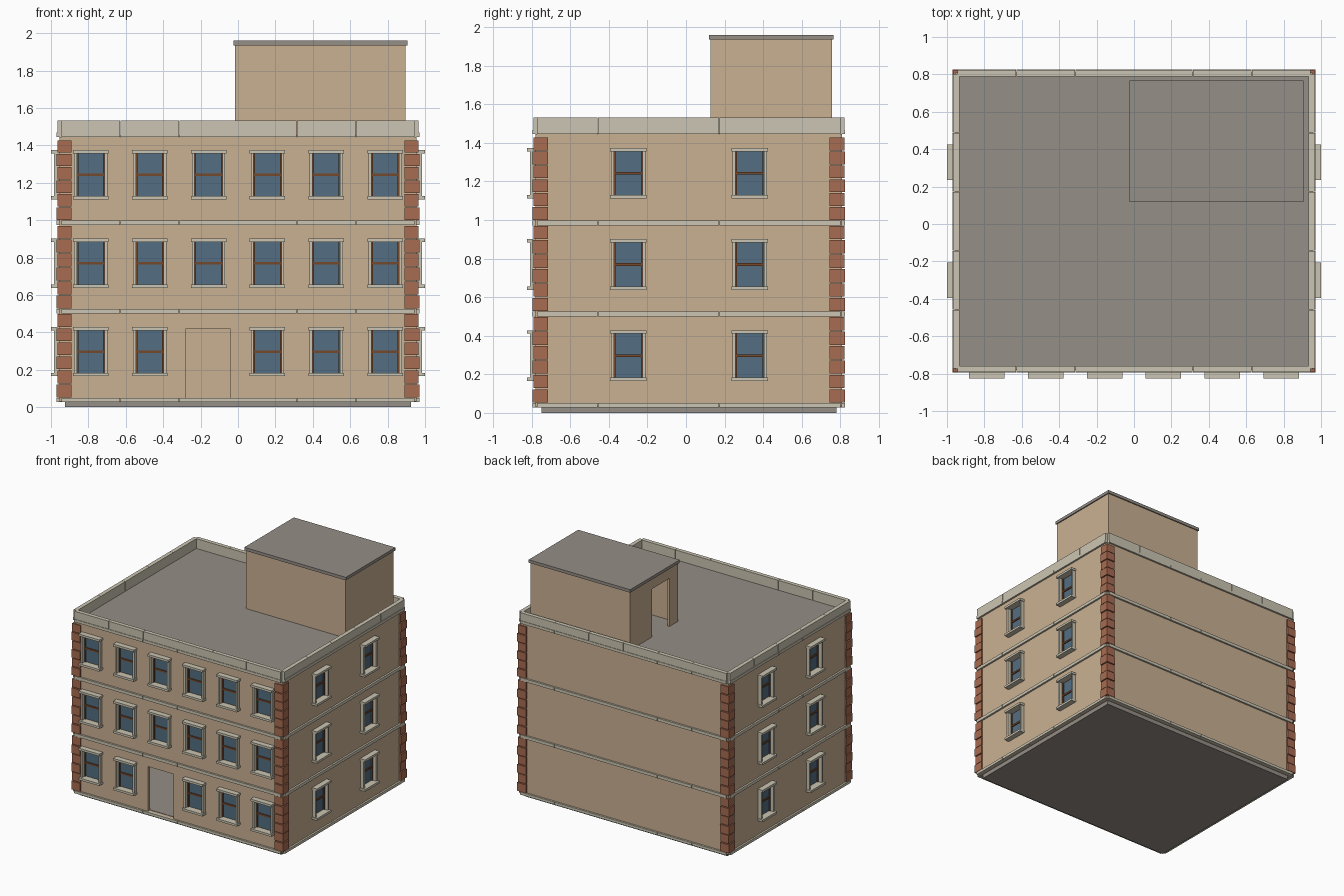
import bpy, bmesh

cube = bpy.data.objects.get("Cube")
if cube:
    bpy.data.objects.remove(cube, do_unlink=True)


def material(name, *rgb):
    lin = [((c / 255 + 0.055) / 1.055) ** 2.4 for c in rgb] + [1]
    m = bpy.data.materials.new(name)
    m.use_nodes = True
    m.diffuse_color = lin
    m.node_tree.nodes["Principled BSDF"].inputs["Base Color"].default_value = lin
    return m


TAN = material("tan plaster", 202, 177, 146)
BRICK = material("red brick", 168, 108, 82)
STONE = material("pale stone", 203, 197, 178)
GREY = material("grey roofing", 149, 142, 135)
GLASS = material("blue glass", 83, 110, 130)
BROWN = material("brown wood", 118, 72, 44)

# Outer wall planes and wall thickness
X, Y0, Y1, T = 0.955, -0.78, 0.81, 0.025
MID = (Y0 + Y1) / 2
BAY = 0.315
SIDES = ("front", "back", "left", "right")


def boxes(name, parts, mat=None):
    """One object made of boxes given as (x0, x1, y0, y1, z0, z1)."""
    bm = bmesh.new()
    for x0, x1, y0, y1, z0, z1 in parts:
        v = [bm.verts.new((x, y, z)) for x in (x0, x1) for y in (y0, y1) for z in (z0, z1)]
        for f in ((0, 1, 3, 2), (4, 6, 7, 5), (0, 4, 5, 1), (2, 3, 7, 6), (0, 2, 6, 4), (1, 5, 7, 3)):
            bm.faces.new([v[i] for i in f])
    bmesh.ops.recalc_face_normals(bm, faces=bm.faces)
    me = bpy.data.meshes.new(name)
    bm.to_mesh(me)
    bm.free()
    if mat:
        me.materials.append(mat)
    ob = bpy.data.objects.new(name, me)
    bpy.context.collection.objects.link(ob)
    return ob


def on_wall(side, u0, u1, d0, d1, z0, z1):
    """Box on a wall: u runs along it, d points out of it."""
    if side == "front":
        return (u0, u1, Y0 - d1, Y0 - d0, z0, z1)
    if side == "back":
        return (u0, u1, Y1 + d0, Y1 + d1, z0, z1)
    if side == "right":
        return (X + d0, X + d1, u0, u1, z0, z1)
    return (-X - d1, -X - d0, u0, u1, z0, z1)


def cut(ob, parts):
    cutter = boxes("cutter", parts)
    cutter.hide_render = True
    mod = ob.modifiers.new("cut", "BOOLEAN")
    mod.operation, mod.solver, mod.object = "DIFFERENCE", "EXACT", cutter
    bpy.context.view_layer.objects.active = ob
    bpy.ops.object.modifier_apply(modifier=mod.name)
    bpy.data.objects.remove(cutter, do_unlink=True)


# Window positions: six bays in front, two on each side, none at the back
DOOR_BAY = 2
LEVELS = [0.297 + 0.473 * i for i in range(3)]
windows = []
for level, z in enumerate(LEVELS):
    for i in range(6):
        if level or i != DOOR_BAY:
            windows.append(("front", BAY * (i - 2.5), z))
    for side in ("left", "right"):
        for s in (-1, 1):
            windows.append((side, MID + s * BAY, z))

# Hollow walls with window and door openings
W, H = 0.074, 0.1135
walls = boxes("walls", [(-X, X, Y0, Y1, 0.03, 1.445)], TAN)
cut(walls, [(-X + T, X - T, Y0 + T, Y1 - T, -0.1, 1.6)])
openings = [on_wall(s, u - W, u + W, -0.04, 0.02, z - H, z + H) for s, u, z in windows]
openings.append(on_wall("front", -0.278, -0.043, -0.04, 0.02, 0.05, 0.42))
cut(walls, openings)

# Window parts
glass, frames, surrounds = [], [], []
for s, u, z in windows:
    glass.append(on_wall(s, u - W, u + W, -0.02, -0.012, z - H, z + H))
    frames.append(on_wall(s, u - W, u + W, -0.012, -0.004, z - 0.007, z + 0.007))
    for e in (-1, 1):
        a, b = sorted((u + e * W, u + e * (W - 0.008)))
        frames.append(on_wall(s, a, b, -0.012, -0.002, z - H, z + H))
        a, b = sorted((u + e * W, u + e * (W + 0.015)))
        surrounds.append(on_wall(s, a, b, -0.005, 0.028, z - H, z + H))
    surrounds.append(on_wall(s, u - 0.095, u + 0.095, -0.005, 0.045, z + H, z + H + 0.018))
    surrounds.append(on_wall(s, u - 0.095, u + 0.095, -0.005, 0.045, z - H - 0.018, z - H))
boxes("window_glass", glass, GLASS)
boxes("window_frames", frames, BROWN)
boxes("window_surrounds", surrounds, STONE)


# Segmented stone courses running round the building
def course(d0, d1, z0, z1):
    parts = []
    for side in SIDES:
        n, c = (6, 0) if side in ("front", "back") else (5, MID)
        for i in range(n):
            u = c + (i - n / 2) * BAY
            parts.append(on_wall(side, u + 0.001, u + BAY - 0.001, d0, d1, z0, z1))
    return parts


boxes("base_course", course(-0.01, 0.015, 0.028, 0.05), STONE)
boxes("floor_bands", course(-0.01, 0.015, 0.5, 0.525) + course(-0.01, 0.015, 0.973, 0.998), STONE)
boxes("cornice", course(-0.022, 0.015, 1.445, 1.468), STONE)
boxes("parapet", course(-0.022, 0.011, 1.468, 1.533), STONE)

# Brick quoins stacked on the four corners
quoins = []
for z0, z1 in ((0.05, 0.5), (0.525, 0.973), (0.998, 1.43)):
    step = (z1 - z0) / 6
    for k in range(6):
        out, width = ((0.015, 0.08), (0.011, 0.076))[k % 2]
        for sx in (-1, 1):
            for y, sy in ((Y0, -1), (Y1, 1)):
                xs = sorted((sx * (X + out), sx * (X + out - width)))
                ys = sorted((y + sy * out, y + sy * (out - width)))
                quoins.append((*xs, *ys, z0 + k * step + 0.003, z0 + (k + 1) * step - 0.003))
boxes("corner_quoins", quoins, BRICK)

# Foundation, inner floors and roof deck
IN = T + 0.001
boxes("foundation", [(-X + 0.03, X - 0.03, Y0 + 0.03, Y1 - 0.03, 0, 0.05)], GREY)
boxes("inner_floors", [(-X + IN, X - IN, Y0 + IN, Y1 - IN, z, z + 0.025) for z in (0.5, 0.973)], GREY)
boxes("roof_deck", [(-X + 0.021, X - 0.021, Y0 + 0.021, Y1 - 0.021, 1.42, 1.452)], GREY)

# Rooftop stair house with a doorway on its inner side
hx0, hx1, hy0, hy1 = -0.016, 0.896, 0.127, 0.757
house = boxes("stair_house", [(hx0, hx1, hy0, hy1, 1.45, 1.936)], TAN)
t = 0.018
cut(house, [(hx0 + t, hx1 - t, hy0 + t, hy1 - t, 1.4, 2)])
cut(house, [(hx0 - 0.05, hx0 + 0.05, 0.24, 0.47, 1.4, 1.85)])
boxes("stair_house_roof", [(hx0 - 0.009, hx1 + 0.009, hy0 - 0.009, hy1 + 0.009, 1.935, 1.96)], GREY)
